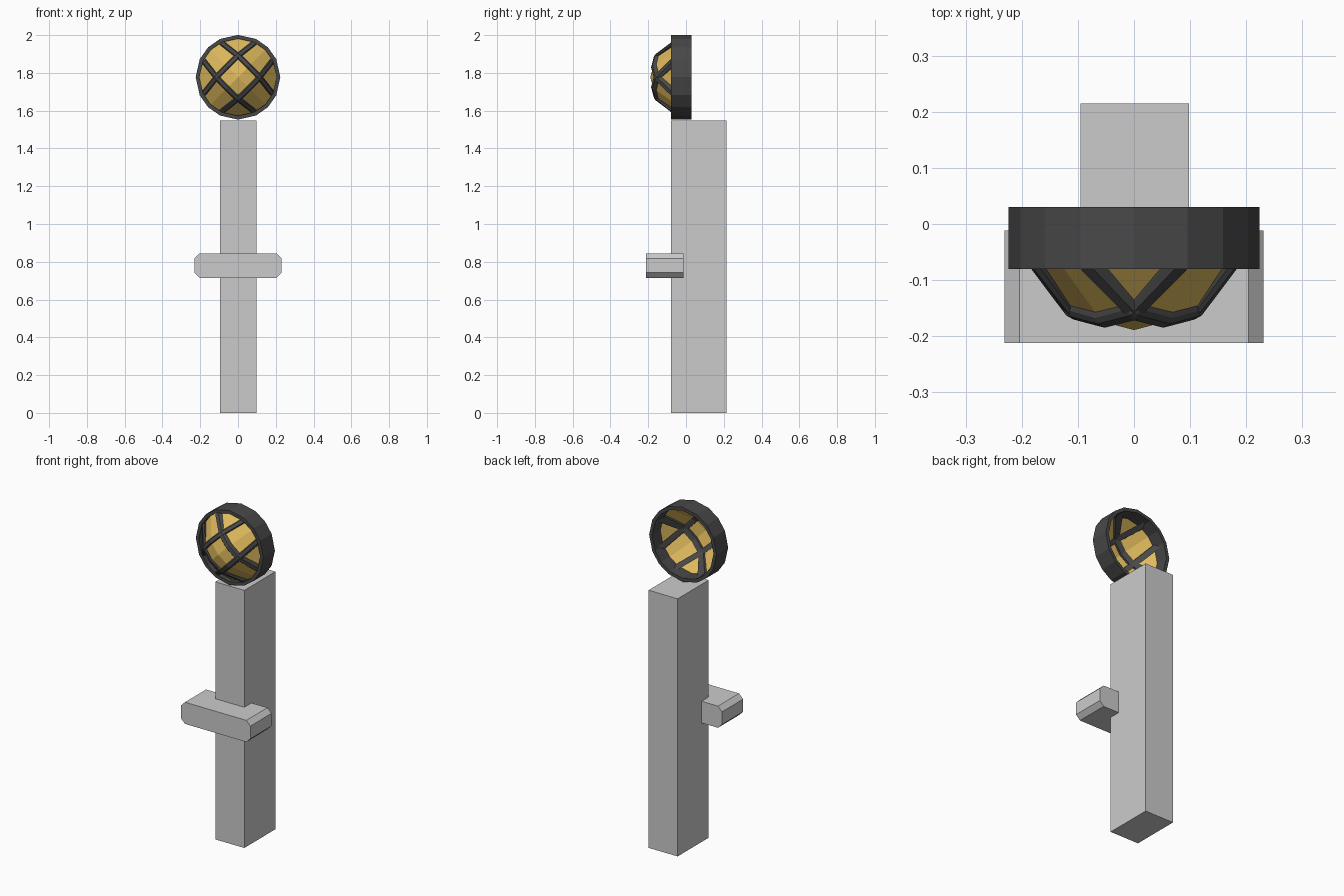
import bpy, bmesh
from math import sqrt, atan2, pi, cos, sin, hypot
from mathutils import Vector

if "Cube" in bpy.data.objects:
    bpy.data.objects.remove(bpy.data.objects["Cube"])

CZ, CY = 1.777, 0.035          # lamp centre height, dome centre depth


def material(name, rgb):
    m = bpy.data.materials.new(name)
    m.diffuse_color = (*rgb, 1)
    m.use_nodes = True
    m.node_tree.nodes["Principled BSDF"].inputs["Base Color"].default_value = m.diffuse_color
    return m


amber = material("amber_glass", (0.74, 0.49, 0.11))
dark = material("dark_metal", (0.065, 0.065, 0.065))


def build(name, verts, faces, mat=None):
    me = bpy.data.meshes.new(name)
    me.from_pydata([tuple(v) for v in verts], [], faces)
    bm = bmesh.new()
    bm.from_mesh(me)
    bmesh.ops.recalc_face_normals(bm, faces=bm.faces[:])
    bm.to_mesh(me)
    bm.free()
    if mat:
        me.materials.append(mat)
    ob = bpy.data.objects.new(name, me)
    bpy.context.collection.objects.link(ob)
    return ob


def prism(name, profile, y0, y1):
    """Extrude an x-z outline along y."""
    n = len(profile)
    verts = [(x, y, z) for y in (y0, y1) for x, z in profile]
    faces = [list(range(n)), list(range(n, 2 * n))]
    faces += [(i, (i + 1) % n, n + (i + 1) % n, n + i) for i in range(n)]
    return build(name, verts, faces)


def loft(name, rings, mat, closed):
    """Skin a list of cross-sections, either as a loop or with end caps."""
    n, k = len(rings), len(rings[0])
    verts = [p for r in rings for p in r]
    faces = []
    for i in range(n if closed else n - 1):
        a, b = i * k, (i + 1) % n * k
        faces += [(a + j, a + (j + 1) % k, b + (j + 1) % k, b + j) for j in range(k)]
    if not closed:
        faces += [list(range(k)), list(range((n - 1) * k, n * k))]
    return build(name, verts, faces, mat)


def on_dome(a, b, radius, turn=pi / 4):
    """Put flat point (a, b), turned in the front plane, on the dome."""
    x, z = a * cos(turn) - b * sin(turn), a * sin(turn) + b * cos(turn)
    return Vector((x, CY - sqrt(max(radius ** 2 - a * a - b * b, 0)), CZ + z))


# square post
prism("post", [(-0.095, 0), (0.098, 0), (0.098, 1.547), (-0.095, 1.547)], -0.08, 0.215)

# crossbar with chamfered ends
w, h, c, mid = 0.231, 0.065, 0.027, 0.78
quarter = [(w, h - c), (w - c, h)]
half = quarter + [(-x, z) for x, z in reversed(quarter)]
outline = half + [(-x, -z) for x, z in half]
prism("crossbar", [(x, mid + z) for x, z in outline], -0.212, -0.012)

# lamp rim: open ring with 16 sides
steps = [-1, -0.36, 0, 0.36]
angles = [atan2(t, 1) + q * pi / 2 + pi / 4 for q in range(4) for t in steps]
section = [(0.224, -0.08), (0.224, 0.03), (0.204, 0.03), (0.204, -0.08)]
loft("lamp_rim", [[(r * cos(g), y, CZ + r * sin(g)) for r, y in section] for g in angles],
     dark, True)

# domed lamp glass, faceted grid turned 45 degrees
grid = steps + [1]
verts = []
for u in grid:
    for v in grid:
        edge = max(abs(u), abs(v)) == 1
        s = 0.208 / hypot(u, v) if edge else 0.225
        verts.append(on_dome(u * s, v * s, 0.224))
faces = [(i * 5 + j, i * 5 + j + 1, i * 5 + j + 6, i * 5 + j + 5)
         for i in range(4) for j in range(4)]
build("lamp_glass", verts, faces, amber)

# four crossing guard bars following the dome
path = [(-0.191, 0.068), (-0.081, 0.081), (0, 0.083), (0.081, 0.081), (0.191, 0.068)]
bar_section = [(-0.015, 0.211), (-0.015, 0.225), (-0.009, 0.232),
               (0.009, 0.232), (0.015, 0.225), (0.015, 0.211)]
for q in range(4):
    turn = pi / 4 + q * pi / 2
    rings = [[on_dome(a, b + o, r, turn) for o, r in bar_section] for a, b in path]
    loft(f"guard_bar_{q + 1}", rings, dark, False)
